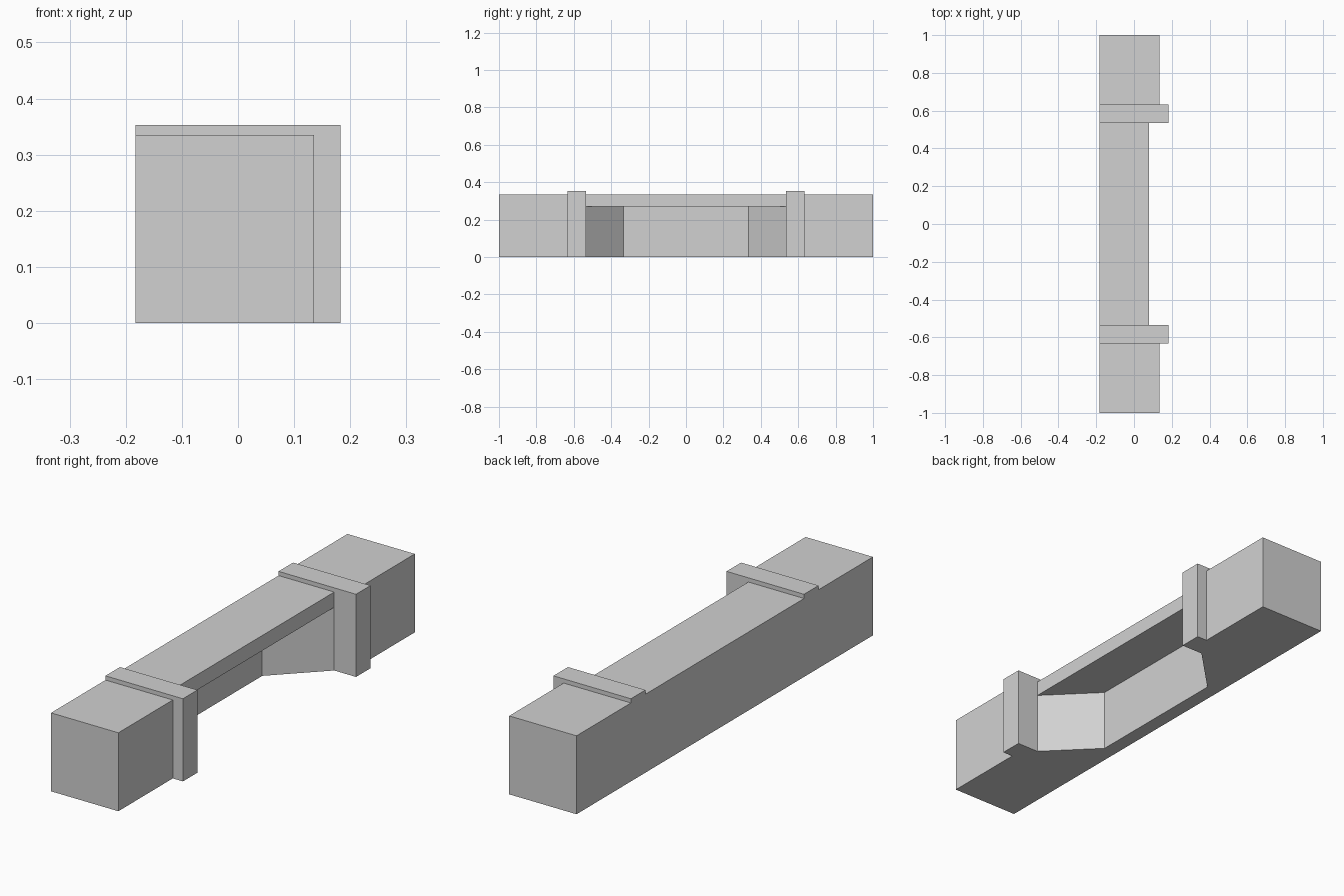
import bpy
import bmesh

cube = bpy.data.objects.get("Cube")
if cube:
    bpy.data.objects.remove(cube, do_unlink=True)

# Single plain material
grey = bpy.data.materials.new("light_grey")
grey.use_nodes = True
colour = (0.64, 0.64, 0.64, 1)
grey.diffuse_color = colour
grey.node_tree.nodes["Principled BSDF"].inputs["Base Color"].default_value = colour

BACK = -0.183      # flush rear plane shared by all parts
LINTEL_X = 0.08    # outer face of the lintel
NICHE_X = -0.12    # rear wall of the niche
INNER, OUTER = 0.535, 0.633
NICHE_Y = 0.335
NICHE_TOP, TOP = 0.27, 0.335


def prism(name, outline, z0, z1):
    """Extrude a plan outline (x, y) from z0 up to z1."""
    bm = bmesh.new()
    base = bm.faces.new([bm.verts.new((x, y, z0)) for x, y in outline])
    top = bmesh.ops.extrude_face_region(bm, geom=[base])["geom"]
    verts = [v for v in top if isinstance(v, bmesh.types.BMVert)]
    bmesh.ops.translate(bm, verts=verts, vec=(0, 0, z1 - z0))
    bmesh.ops.recalc_face_normals(bm, faces=bm.faces)
    mesh = bpy.data.meshes.new(name)
    bm.to_mesh(mesh)
    bm.free()
    mesh.materials.append(grey)
    obj = bpy.data.objects.new(name, mesh)
    bpy.context.collection.objects.link(obj)
    return obj


def box(name, x1, y0, y1, z0, z1):
    return prism(name, [(BACK, y0), (x1, y0), (x1, y1), (BACK, y1)], z0, z1)


# End blocks and raised bands, mirrored front to back
for label, s in (("front", -1), ("back", 1)):
    box(label + "_end_block", 0.135, s * OUTER, s * 1.0, 0, TOP)
    box(label + "_band", 0.183, s * INNER, s * OUTER, 0, 0.353)

# Rear wall with splayed niche sides, open underneath
prism("niche_wall", [(BACK, -INNER), (LINTEL_X, -INNER), (NICHE_X, -NICHE_Y),
                     (NICHE_X, NICHE_Y), (LINTEL_X, INNER), (BACK, INNER)],
      0, NICHE_TOP)

# Lintel spanning the niche
box("lintel", LINTEL_X, -INNER, INNER, NICHE_TOP, TOP)
